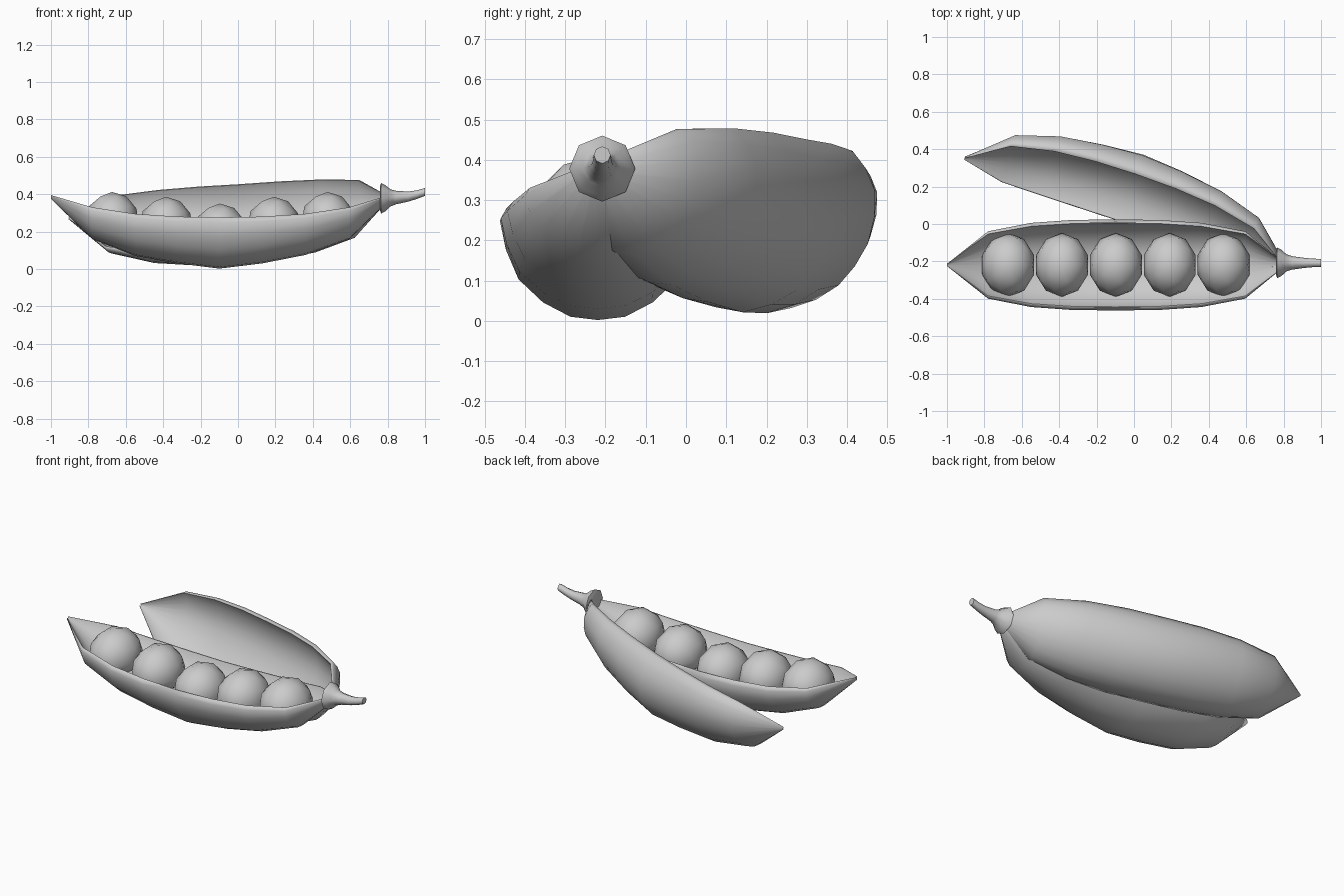
import bpy, bmesh, math
from mathutils import Matrix, Vector

cube = bpy.data.objects.get("Cube")
if cube:
    bpy.data.objects.remove(cube)

grey = bpy.data.materials.new("soft_grey")
grey.use_nodes = True
colour = (0.6, 0.6, 0.6, 1)
grey.diffuse_color = colour
grey.node_tree.nodes["Principled BSDF"].inputs["Base Color"].default_value = colour

HINGE = Vector((0.79, -0.212, 0.375))


def finish(bm, name, angle):
    bmesh.ops.remove_doubles(bm, verts=bm.verts, dist=0.0005)
    bmesh.ops.recalc_face_normals(bm, faces=bm.faces)
    mesh = bpy.data.meshes.new(name)
    bm.to_mesh(mesh)
    bm.free()
    mesh.materials.append(grey)
    obj = bpy.data.objects.new(name, mesh)
    bpy.context.collection.objects.link(obj)
    bpy.ops.object.select_all(action="DESELECT")
    obj.select_set(True)
    bpy.context.view_layer.objects.active = obj
    bpy.ops.object.shade_smooth_by_angle(angle=math.radians(angle))
    return obj


def loft(rings, name, angle):
    bm = bmesh.new()
    loops = [[bm.verts.new(p) for p in ring] for ring in rings]
    n = len(loops[0])
    for a, b in zip(loops, loops[1:]):
        for i in range(n):
            j = (i + 1) % n
            bm.faces.new((a[i], a[j], b[j], b[i]))
    bm.faces.new(loops[0])
    bm.faces.new(loops[-1])
    return finish(bm, name, angle)


# half cross-sections of the wall: fraction of width, fraction of depth
OUTER = [(0.94, 0), (1.0, 0.1), (0.94, 0.36), (0.81, 0.63), (0.56, 0.84), (0.28, 0.97), (0, 1)]
INNER = [(0.92, 0.0), (0.89, 0.08), (0.8, 0.23), (0.66, 0.39), (0.48, 0.52), (0.25, 0.6), (0, 0.62)]

# stations along the pod: x, half width, rim height, bottom height
STATIONS = [
    (-1.0, 0.006, 0.395, 0.375), (-0.78, 0.18, 0.33, 0.16), (-0.55, 0.225, 0.295, 0.07),
    (-0.325, 0.241, 0.28, 0.03), (-0.1, 0.243, 0.275, 0.002), (0.13, 0.241, 0.28, 0.03),
    (0.36, 0.225, 0.295, 0.075), (0.595, 0.18, 0.33, 0.16), (0.79, 0.02, 0.39, 0.35),
]


def section(x, width, rim, bottom, profile):
    side = [Vector((x, u * width, rim - v * (rim - bottom))) for u, v in profile]
    mirrored = [Vector((p.x, -p.y, p.z)) for p in side[-2::-1]]
    return side + mirrored


def pod_half(name, placement):
    rings = []
    for station in STATIONS:
        ring = section(*station, OUTER) + section(*station, INNER)[::-1]
        rings.append([placement @ (p - Vector((0, 0, HINGE.z))) for p in ring])
    return loft(rings, name, 60)


# the two pod halves, the second shallower and swung open about the stem
pod_half("front_pod_half", Matrix.Translation((0, -0.219, HINGE.z)))
swing = (Matrix.Translation(HINGE)
         @ Matrix.Rotation(math.radians(-18.7), 4, "Z")
         @ Matrix.Rotation(math.radians(-3.5), 4, "Y")
         @ Matrix.Rotation(math.radians(54), 4, "X")
         @ Matrix.Diagonal((1, 1, 0.88, 1))
         @ Matrix.Translation((-HINGE.x, 0, 0)))
pod_half("back_pod_half", swing)

# five peas resting along the curve of the pod, flattened underneath
for i in range(5):
    k = i - 2
    top = 0.35 + (0, 0.036, 0.062)[abs(k)]
    bm = bmesh.new()
    bmesh.ops.create_icosphere(bm, subdivisions=2, radius=1)
    for v in bm.verts:
        if v.co.z < 0:
            v.co.z *= 0.68
    bm.transform(Matrix.Translation((-0.097 + 0.288 * k, -0.219, top - 0.162))
                 @ Matrix.Diagonal((0.146, 0.17, 0.162, 1)))
    finish(bm, f"pea_{i + 1}", 60)

# collar and curved stem: x, centre height, radius
PROFILE = [(0.758, 0.378, 0.06), (0.765, 0.378, 0.082), (0.788, 0.378, 0.07),
           (0.815, 0.38, 0.046), (0.845, 0.382, 0.036), (0.91, 0.387, 0.027),
           (0.955, 0.397, 0.023), (1.0, 0.412, 0.021)]
rings = []
for x, z, r in PROFILE:
    angles = [math.tau * i / 8 for i in range(8)]
    rings.append([Vector((x, -0.208 + r * math.cos(a), z + r * math.sin(a))) for a in angles])
loft(rings, "stem", 60)
